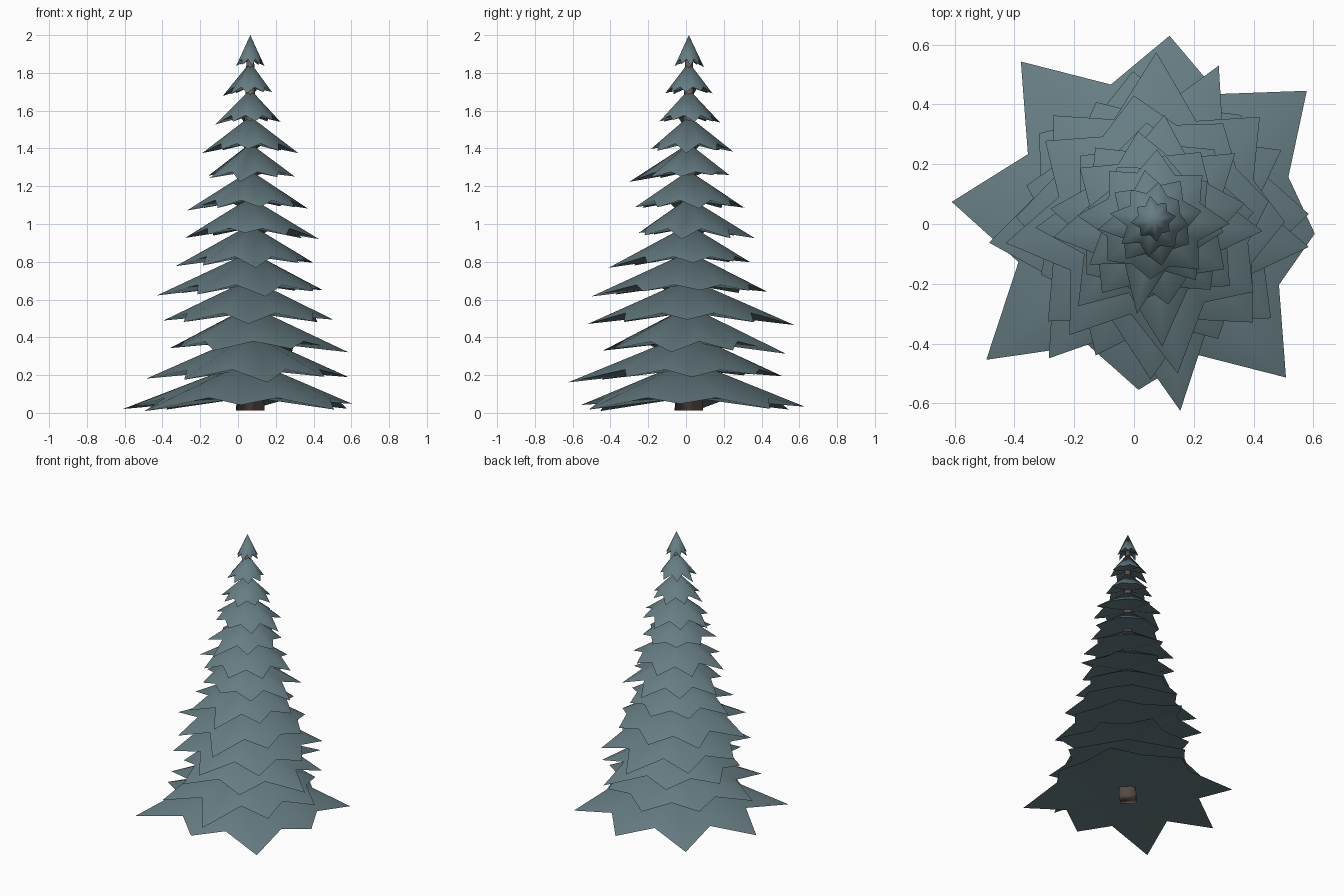
import bpy, bmesh, math, random

if "Cube" in bpy.data.objects:
    bpy.data.objects.remove(bpy.data.objects["Cube"])

random.seed(4)
CX, CY = 0.065, 0.015          # the trunk axis sits slightly off the origin


def material(name, rgb):
    m = bpy.data.materials.new(name)
    m.diffuse_color = (*rgb, 1)
    m.use_nodes = True
    m.node_tree.nodes["Principled BSDF"].inputs["Base Color"].default_value = m.diffuse_color
    return m


needles = material("blue_green_needles", (0.134, 0.206, 0.226))
bark = material("brown_bark", (0.145, 0.106, 0.088))


def finish(bm, name, mat):
    bmesh.ops.recalc_face_normals(bm, faces=bm.faces)
    me = bpy.data.meshes.new(name)
    bm.to_mesh(me)
    bm.free()
    for p in me.polygons:
        p.use_smooth = True
    me.materials.append(mat)
    ob = bpy.data.objects.new(name, me)
    bpy.context.collection.objects.link(ob)
    return ob


# Tiers from the top: x max, y max, x min, y min,
# then the turn in degrees of the right, back, left and front spikes
tiers = [
    (0.14, 0.095, -0.01, -0.06, (8,) * 4),
    (0.18, 0.14, -0.08, -0.11, (-8,) * 4),
    (0.225, 0.18, -0.12, -0.14, (10,) * 4),
    (0.32, 0.25, -0.19, -0.185, (-3,) * 4),
    (0.30, 0.23, -0.155, -0.30, (-10,) * 4),
    (0.37, 0.31, -0.27, -0.27, (10,) * 4),
    (0.43, 0.365, -0.28, -0.25, (-6,) * 4),
    (0.40, 0.34, -0.33, -0.41, (4,) * 4),
    (0.45, 0.43, -0.43, -0.50, (9,) * 4),
    (0.505, 0.575, -0.395, -0.52, (-1,) * 4),
    (0.585, 0.53, -0.36, -0.44, (-10, -23, -15, -23)),
    (0.585, 0.51, -0.485, -0.625, (2, 8, 8, 8)),
    (0.605, 0.63, -0.61, -0.555, (-5,) * 4),
]
bottom_diagonals = (0.67, 0.69, 0.73, 0.69)


def branch_tier(i, xmax, ymax, xmin, ymin, turns):
    """Eight-pointed star cone with uneven tips and a shallow hollow underside."""
    apex, low = 2.0 - 0.1433 * i, 1.83 - 0.1517 * i
    height = apex - low
    reach = [xmax - CX, ymax - CY, CX - xmin, CY - ymin]
    spikes = []                # (angle, radius)
    for k in range(4):
        n = (k + 1) % 4
        spikes.append((90 * k + turns[k], reach[k] / math.cos(math.radians(turns[k]))))
        if i == 12:
            r = bottom_diagonals[k]
        else:
            r = (reach[k] + reach[n]) / 2 * random.uniform(0.88, 1.0)
        spikes.append((90 * k + 45 + (turns[k] + turns[n]) / 2, r))
    big = max(s[1] for s in spikes)
    mean = sum(s[1] for s in spikes) / 8
    bm = bmesh.new()
    top = bm.verts.new((CX, CY, apex))
    under = bm.verts.new((CX, CY, low + 0.27 * height))

    def rim_point(angle, rad, drop):
        a = math.radians(angle)
        return bm.verts.new((CX + rad * math.cos(a), CY + rad * math.sin(a), apex - drop * height))

    rim = []
    for k, (angle, r) in enumerate(spikes):
        following = spikes[(k + 1) % 8][0] + (360 if k == 7 else 0)
        rim.append(rim_point(angle, r, 0.45 + 0.55 * r / big))
        rim.append(rim_point((angle + following) / 2, 0.73 * mean, 0.74))
    for k in range(16):
        a, b = rim[k], rim[(k + 1) % 16]
        bm.faces.new((top, a, b))
        bm.faces.new((under, b, a))
        bm.edges.get((a, b)).smooth = False      # crisp rim
    finish(bm, f"branch_tier_{i + 1:02d}", needles)


for i, t in enumerate(tiers):
    branch_tier(i, *t)

# Tapered four-sided trunk with its corners on the axes
bm = bmesh.new()
bmesh.ops.create_cone(bm, cap_ends=True, segments=4, radius1=0.075, radius2=0.02, depth=1.87)
bmesh.ops.translate(bm, verts=bm.verts, vec=(CX, CY, 0.013 + 1.87 / 2))
finish(bm, "trunk", bark)
